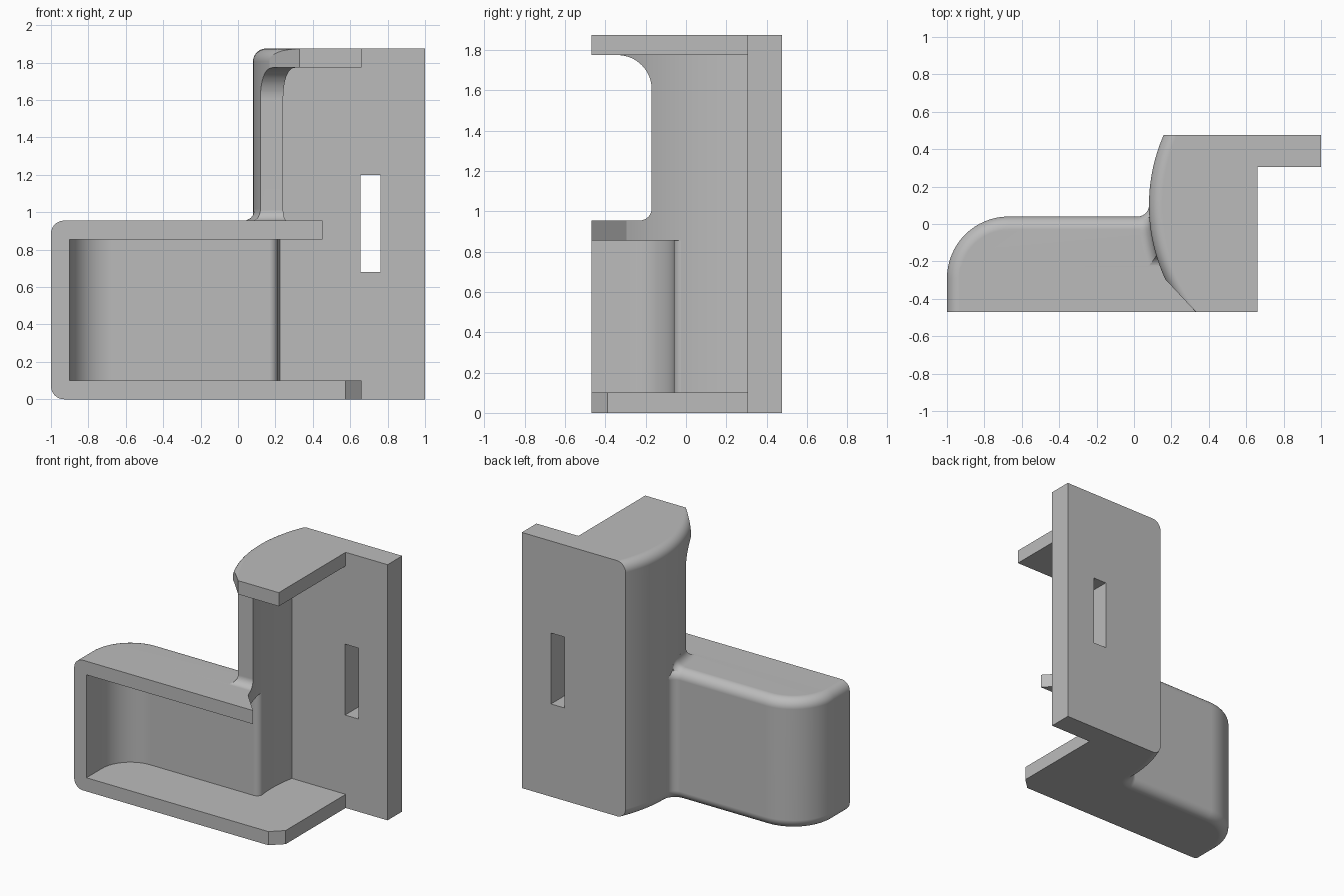
import bpy, bmesh
from math import sin, cos, pi, sqrt

if "Cube" in bpy.data.objects:
    bpy.data.objects.remove(bpy.data.objects["Cube"])

FRONT, BACK, TOP = -0.47, 0.475, 1.875
ARM_TOP, SHEET, ROUND, WALL = 0.955, 0.1, 0.07, 0.122
PLATE_Y, SHELF_X = 0.305, 0.66


def loft(name, rings):
    """Solid skinned through rings that have equal point counts."""
    bm = bmesh.new()
    loops = [[bm.verts.new(p) for p in ring] for ring in rings]
    for a, b in zip(loops, loops[1:]):
        for i in range(len(a)):
            j = (i + 1) % len(a)
            bm.faces.new((a[i], a[j], b[j], b[i]))
    bm.faces.new(loops[0][::-1])
    bm.faces.new(loops[-1])
    bmesh.ops.recalc_face_normals(bm, faces=bm.faces)
    mesh = bpy.data.meshes.new(name)
    bm.to_mesh(mesh)
    bm.free()
    ob = bpy.data.objects.new(name, mesh)
    bpy.context.collection.objects.link(ob)
    return ob


def prism(name, outline, z0, z1):
    return loft(name, [[(x, y, z) for x, y in outline] for z in (z0, z1)])


def box(name, x0, x1, y0, y1, z0, z1):
    return prism(name, [(x0, y0), (x1, y0), (x1, y1), (x0, y1)], z0, z1)


def arc(cx, cy, r, a0, a1, n=10):
    angles = [(a0 + (a1 - a0) * i / n) * pi / 180 for i in range(n + 1)]
    return [(cx + r * cos(a), cy + r * sin(a)) for a in angles]


def rounded_layers(height):
    """Heights and insets that round the bottom and top edges."""
    steps = [i * pi / 20 for i in range(11)]
    low = [(ROUND * (1 - cos(a)), ROUND * (1 - sin(a))) for a in steps]
    return low + [(height - z, d) for z, d in reversed(low)]


def bow(y):
    return 0.08 + 0.94 - sqrt(0.94 ** 2 - (y - 0.1) ** 2)


def bevel_line(y):
    return 0.33 - 0.933 * (y - FRONT)


def side_curve(d):
    """Bowed side, inset by d, ending in the slanted front corner."""
    lo, hi = FRONT, 0.0
    for _ in range(30):
        mid = (lo + hi) / 2
        if bevel_line(mid) > bow(mid) + d:
            lo = mid
        else:
            hi = mid
    ys = [BACK + (lo - BACK) * i / 32 for i in range(33)]
    return [(bow(y) + d, y) for y in ys] + [(bevel_line(FRONT), FRONT)]


def boolean(target, tool, operation):
    mod = target.modifiers.new(operation, 'BOOLEAN')
    mod.operation = operation
    mod.solver = 'EXACT'
    mod.object = tool
    bpy.context.view_layer.objects.active = target
    bpy.ops.object.modifier_apply(modifier=mod.name)
    bpy.data.objects.remove(tool)


# Upright body: back plate, bowed wall and end shelves as one solid
rest = [(SHELF_X, FRONT), (SHELF_X, PLATE_Y), (1, PLATE_Y), (1, BACK)]
body = loft("holder_body", [[(x, y, z) for x, y in side_curve(d) + rest]
                            for z, d in rounded_layers(TOP)])


# Side arm, blended into the bowed wall
def arm_outline(d):
    return ([(0.55, FRONT), (-1 + d, FRONT)]
            + arc(-0.67, -0.29, 0.33 - d, 180, 90, 16)
            + arc(0.02, 0.1, 0.06 + d, -90, 0)
            + [(0.18, 0.1), (0.18, 0), (0.55, 0)])


arm = loft("side_arm", [[(x, y, z) for x, y in arm_outline(d)]
                        for z, d in rounded_layers(ARM_TOP)])
boolean(body, arm, 'UNION')

# Fillet where the arm top meets the wall
sections = []
for i in range(25):
    y = -0.3 + 0.335 * i / 24
    drop = max(0, y + 0.03)
    base = ARM_TOP - ROUND + sqrt(ROUND ** 2 - drop ** 2)
    curve = arc(bow(y) - 0.06, base + 0.06, 0.06, -90, 0)
    ring = curve + [(bow(y) + 0.05, base + 0.06), (bow(y) + 0.05, base - 0.05),
                    (bow(y) - 0.06, base - 0.05)]
    sections.append([(x, y, z) for x, z in ring])
boolean(body, loft("arm_fillet", sections), 'UNION')

# Hollow between the shelves, following the bowed wall
inner = [(x + WALL, y) for x, y in side_curve(0) if y < PLATE_Y - 0.01]
inner = [(bow(PLATE_Y) + WALL, PLATE_Y)] + inner
inner += [(0.5, -0.52), (1.2, -0.52), (1.2, PLATE_Y)]
boolean(body, prism("hollow", inner, SHEET, TOP - SHEET), 'DIFFERENCE')

# Pocket in the arm, with a rounded exit corner
pocket = ([(0.5, -0.6), (-0.9, -0.6)] + arc(-0.67, -0.29, 0.23, 180, 90, 16)
          + arc(0.167, -0.015, 0.045, -90, 0) + [(0.5, -0.015)])
boolean(body, prism("pocket", pocket, SHEET, ARM_TOP - SHEET), 'DIFFERENCE')

# Cut-back front edge of the wall, curving into arm and shelf
floor, roof = ARM_TOP - 0.0005, TOP - SHEET
edge = ([(-0.6, floor)] + arc(-0.23, floor + 0.06, 0.06, -90, 0)
        + arc(-0.34, roof - 0.17, 0.17, 0, 90, 14) + [(-0.6, roof)])
boolean(body, loft("edge_cut", [[(x, y, z) for y, z in edge]
                                for x in (-1.2, 0.8)]), 'DIFFERENCE')

# Clipped corner of the bottom shelf and the slot in the back plate
corner = [(0.575, FRONT), (0.595, -0.49), (0.7, -0.49), (0.7, -0.352)]
boolean(body, prism("corner_cut", corner, -0.1, 0.2), 'DIFFERENCE')
boolean(body, box("slot", 0.655, 0.763, 0.2, 0.6, 0.68, 1.2), 'DIFFERENCE')

# Colour and shading
grey = bpy.data.materials.new("plain_grey")
grey.use_nodes = True
colour = (0.5, 0.5, 0.5, 1)
grey.diffuse_color = colour
grey.node_tree.nodes["Principled BSDF"].inputs["Base Color"].default_value = colour
body.data.materials.clear()
body.data.materials.append(grey)
for face in body.data.polygons:
    face.material_index = 0
bpy.ops.object.select_all(action='DESELECT')
body.select_set(True)
bpy.context.view_layer.objects.active = body
bpy.ops.object.shade_smooth_by_angle(angle=0.28)
normals = body.modifiers.new("Weighted normals", 'WEIGHTED_NORMAL')
normals.keep_sharp = True
